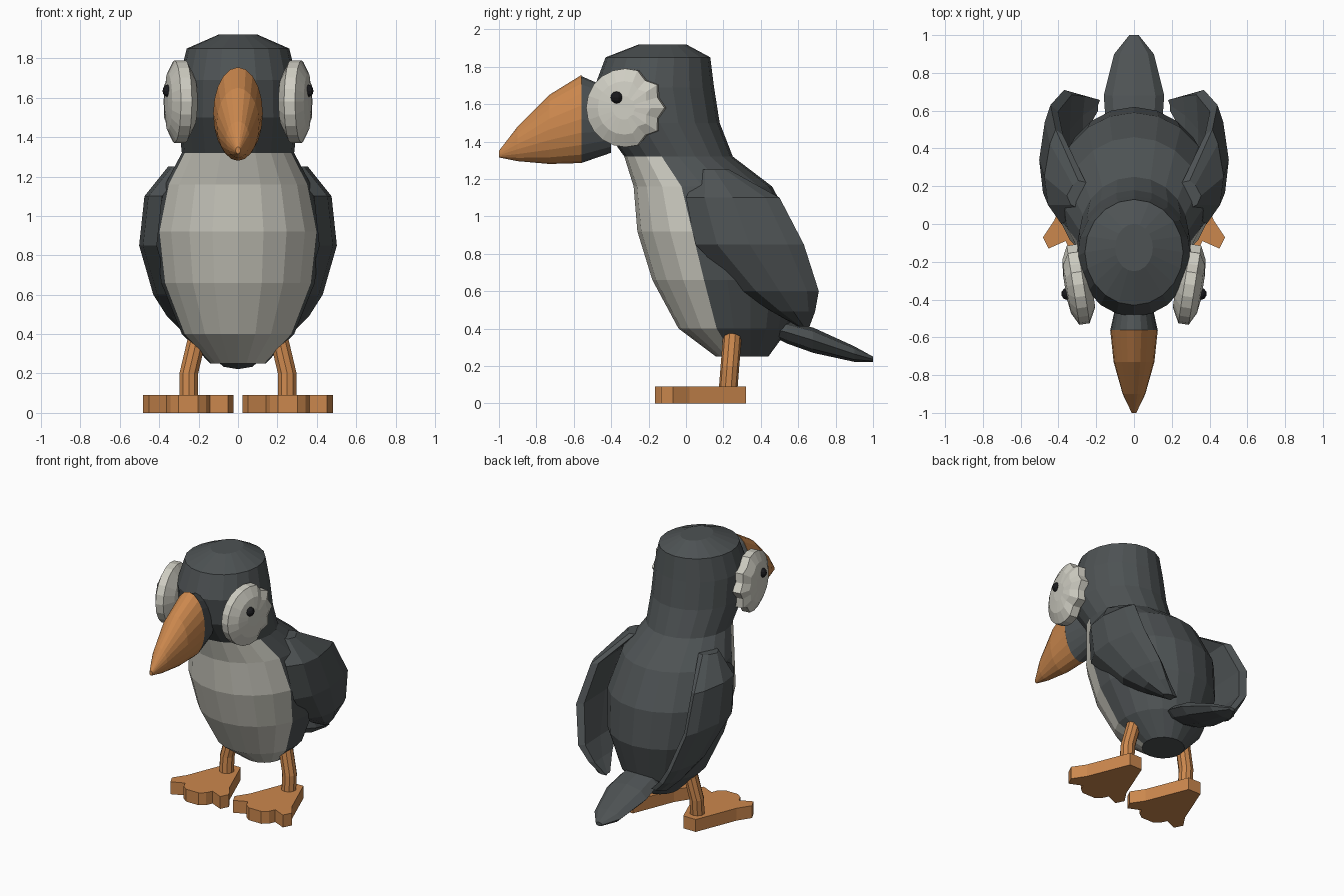
import bpy, bmesh
from math import sin, cos, pi, radians
from mathutils import Matrix, Vector

cube = bpy.data.objects.get("Cube")
if cube:
    bpy.data.objects.remove(cube, do_unlink=True)


def material(name, rgb):
    m = bpy.data.materials.new(name)
    m.use_nodes = True
    m.diffuse_color = (*rgb, 1)
    bsdf = next(n for n in m.node_tree.nodes if n.type == 'BSDF_PRINCIPLED')
    bsdf.inputs["Base Color"].default_value = (*rgb, 1)
    bsdf.inputs["Roughness"].default_value = 0.8
    return m


SLATE = material("slate grey", (0.075, 0.085, 0.088))
CREAM = material("cream", (0.62, 0.61, 0.54))
ORANGE = material("orange", (0.60, 0.245, 0.075))
BLACK = material("black", (0.01, 0.01, 0.012))


def loft(name, rings, *mats, pick=None):
    """Skin closed rings of points, cap both ends; pick(ring, side) gives a colour slot."""
    bm = bmesh.new()
    loops = [[bm.verts.new(p) for p in ring] for ring in rings]
    n = len(loops[0])
    for i, (a, b) in enumerate(zip(loops, loops[1:])):
        for j in range(n):
            k = (j + 1) % n
            f = bm.faces.new((a[j], a[k], b[k], b[j]))
            f.material_index = pick(i, j) if pick else 0
    bm.faces.new(loops[0])
    bm.faces.new(loops[-1])
    bmesh.ops.recalc_face_normals(bm, faces=bm.faces)
    return finish(name, bm, *mats)


def finish(name, bm, *mats):
    me = bpy.data.meshes.new(name)
    bm.to_mesh(me)
    bm.free()
    for m in mats:
        me.materials.append(m)
    ob = bpy.data.objects.new(name, me)
    bpy.context.collection.objects.link(ob)
    return ob


def mirrored(ob):
    """Right-hand twin of a left-hand part."""
    me = ob.data.copy()
    me.transform(Matrix.Scale(-1, 4, (1, 0, 0)))
    me.flip_normals()
    twin = bpy.data.objects.new(ob.name.replace("left", "right"), me)
    bpy.context.collection.objects.link(twin)


def circle(n):
    return [(sin(2 * pi * i / n), -cos(2 * pi * i / n)) for i in range(n)]


def flat_ring(z, front, back, half, n=20):
    mid, r = (front + back) / 2, (back - front) / 2
    return [(half * s, mid + r * c, z) for s, c in circle(n)]


def upright_ring(y, low, high, half, n=20):
    mid, r = (low + high) / 2, (high - low) / 2
    return [(half * s, y, mid + r * c) for s, c in circle(n)]


# Body with a cream belly: height, front y, back y, half width
body = [(0.25, 0.16, 0.44, 0.14), (0.40, -0.04, 0.55, 0.285),
        (0.66, -0.18, 0.62, 0.39), (0.92, -0.26, 0.59, 0.42),
        (1.16, -0.28, 0.46, 0.37), (1.32, -0.33, 0.25, 0.285)]
loft("body", [flat_ring(*r) for r in body], SLATE, CREAM,
     pick=lambda i, j: int(j < 4 or j >= 16))

# Head
head = [(1.32, -0.33, 0.25, 0.285), (1.50, -0.46, 0.18, 0.305),
        (1.69, -0.49, 0.15, 0.30), (1.85, -0.43, 0.13, 0.26),
        (1.92, -0.25, 0.0, 0.10)]
loft("head", [flat_ring(*r) for r in head], SLATE)

# Beak and its dark collar
loft("beak_collar", [upright_ring(-0.40, 1.34, 1.68, 0.09),
                     upright_ring(-0.56, 1.285, 1.75, 0.125)], SLATE)
beak = [(-0.56, 1.285, 1.755, 0.126), (-0.73, 1.28, 1.65, 0.108),
        (-0.90, 1.295, 1.48, 0.06), (-1.0, 1.315, 1.35, 0.012)]
loft("beak", [upright_ring(*r) for r in beak], ORANGE)

# Cheek patches: bulging discs with ragged rear edges
turn = Matrix.Translation((0.295, -0.32, 1.58)) @ Matrix.Rotation(radians(-9), 4, 'Z')
rings = []
for x, scale in [(-0.07, 0.62), (-0.028, 1), (0.028, 1), (0.062, 0.68), (0.072, 0.3)]:
    ring = []
    for i, (s, c) in enumerate(circle(20)):
        ragged = 0.86 if 6 <= i <= 14 and i % 2 else 1
        r = scale * ragged
        ring.append(turn @ Vector((x, 0.212 * c * r, 0.21 * s * r)))
    rings.append(ring)
mirrored(loft("left_cheek", rings, CREAM))

# Eyes
bm = bmesh.new()
bmesh.ops.create_uvsphere(bm, u_segments=10, v_segments=6, radius=0.033,
                          matrix=Matrix.Translation((0.352, -0.37, 1.635)))
mirrored(finish("left_eye", bm, BLACK))

# Wings: height, front y, back y, outermost x
wing = [(1.25, 0.07, 0.23, 0.355), (1.10, 0.0, 0.50, 0.475),
        (0.85, 0.05, 0.63, 0.502), (0.60, 0.29, 0.71, 0.43),
        (0.49, 0.46, 0.69, 0.36), (0.41, 0.60, 0.66, 0.28)]
rings = []
for z, f, b, x in wing:
    d = b - f
    rings.append([(x - 0.09, f, z), (x - 0.02, f + 0.2 * d, z), (x, f + 0.5 * d, z),
                  (x - 0.03, f + 0.85 * d, z), (x - 0.06, b, z),
                  (x - 0.10, b - 0.06 * d, z), (x - 0.09, f + 0.5 * d, z)])
mirrored(loft("left_wing", rings, SLATE))

# Tail: y, low z, high z, half width
tail = [(0.46, 0.36, 0.44, 0.11), (0.54, 0.32, 0.44, 0.15), (0.68, 0.27, 0.405, 0.16),
        (0.90, 0.222, 0.305, 0.105), (1.0, 0.222, 0.25, 0.025)]
loft("tail", [upright_ring(*r, n=8) for r in tail], SLATE)

# Legs
legs = [(0.205, 0.25, 0.39), (0.25, 0.235, 0.20), (0.25, 0.225, 0.07)]
rings = [[(x + 0.05 * s, y + 0.05 * c, z) for s, c in circle(10)] for x, y, z in legs]
mirrored(loft("left_leg", rings, ORANGE))

# Webbed feet: half outline measured from the foot's centre line
half = [(0.05, 0.32), (0.17, 0.02), (0.23, -0.07), (0.20, -0.13),
        (0.11, -0.09), (0.09, -0.135), (0.05, -0.165)]
outline = half + [(-x, y) for x, y in reversed(half)]
rings = [[(0.252 + x, y, z) for x, y in outline] for z in (0, 0.09)]
mirrored(loft("left_foot", rings, ORANGE))
